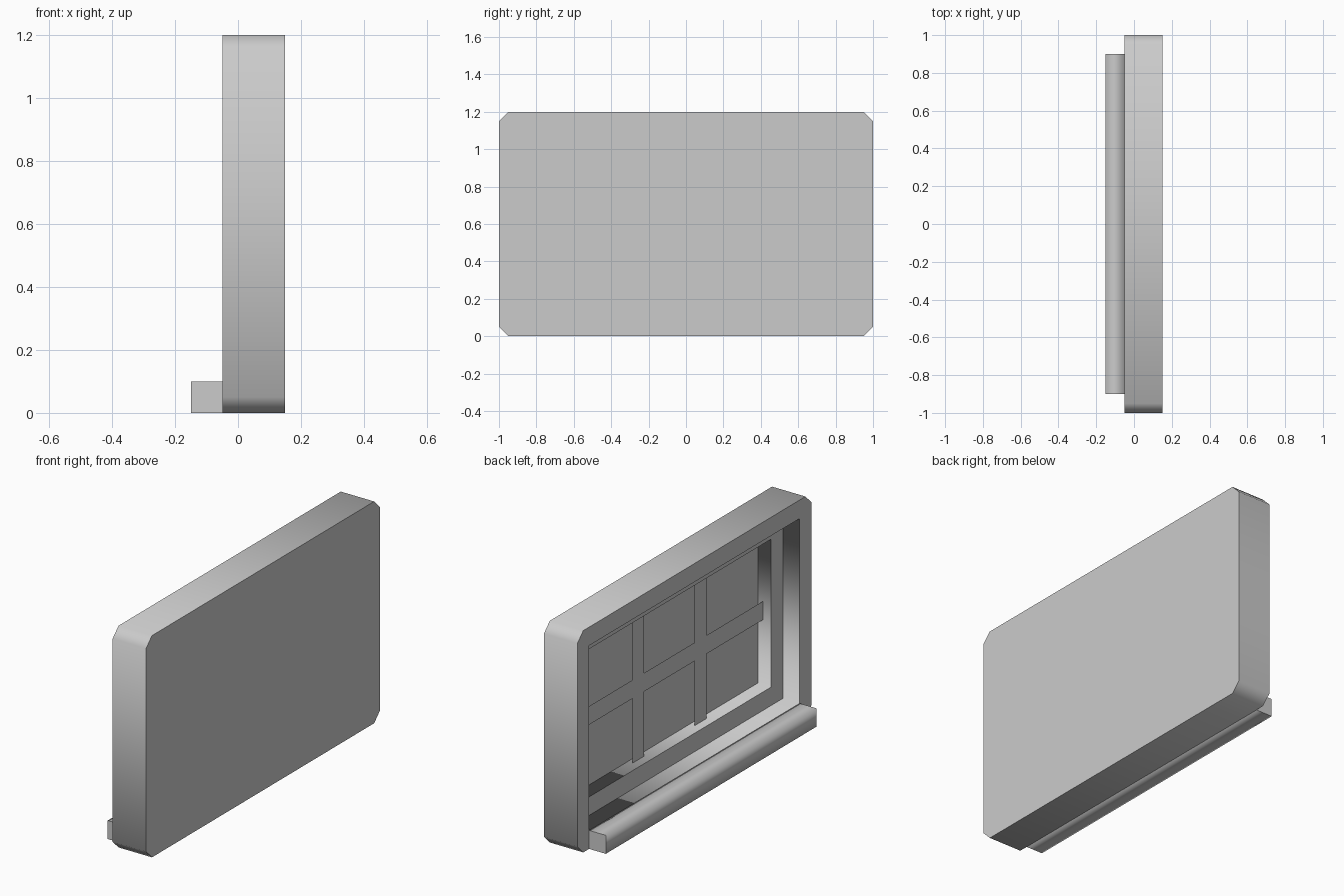
import bpy
import bmesh

cube = bpy.data.objects.get("Cube")
if cube:
    bpy.data.objects.remove(cube, do_unlink=True)

grey = bpy.data.materials.new("light_grey")
grey.use_nodes = True
colour = (0.6, 0.6, 0.6, 1)
grey.diffuse_color = colour
grey.node_tree.nodes["Principled BSDF"].inputs["Base Color"].default_value = colour

MID = 0.6  # height of the panel centre


def finish(name, bm, sharp_axis):
    """Smooth round one axis, with sharp borders on faces across that axis."""
    bm.normal_update()
    for face in bm.faces:
        face.smooth = True
    for edge in bm.edges:
        caps = [abs(f.normal[sharp_axis]) > 0.9 for f in edge.link_faces]
        edge.smooth = not any(caps)
    mesh = bpy.data.meshes.new(name)
    bm.to_mesh(mesh)
    bm.free()
    mesh.materials.append(grey)
    obj = bpy.data.objects.new(name, mesh)
    bpy.context.collection.objects.link(obj)
    return obj


def loop(bm, x, half_y, half_z, cut=0):
    """Rectangle across x; with a cut, each corner becomes two points."""
    verts = []
    for i, (sy, sz) in enumerate([(1, 1), (-1, 1), (-1, -1), (1, -1)]):
        on_side = (sy * half_y, sz * (half_z - cut))
        on_top = (sy * (half_y - cut), sz * half_z)
        pair = [on_side, on_top] if i % 2 == 0 else [on_top, on_side]
        for y, z in pair if cut else pair[:1]:
            verts.append(bm.verts.new((x, y, MID + z)))
    return verts


def bridge(bm, a, b):
    n = len(a)
    for i in range(n):
        j = (i + 1) % n
        bm.faces.new((a[i], a[j], b[j], b[i]))


# Casing: chamfered slab with a two-step recess on its -x side
bm = bmesh.new()
outer_flat = loop(bm, 0.15, 1, 0.6, 0.05)
outer_rim = loop(bm, -0.05, 1, 0.6, 0.05)
opening = loop(bm, -0.05, 0.9, 0.5)
step_outer = loop(bm, 0.05, 0.9, 0.5)
step_inner = loop(bm, 0.05, 0.8, 0.4)
floor = loop(bm, 0.13, 0.8, 0.4)
bm.faces.new(outer_flat)
bridge(bm, outer_flat, outer_rim)
for i in range(4):
    j = (i + 1) % 4
    bm.faces.new((outer_rim[2 * i], outer_rim[2 * i + 1], opening[i]))
    bm.faces.new((outer_rim[2 * i + 1], outer_rim[2 * j], opening[j], opening[i]))
for a, b in [(opening, step_outer), (step_outer, step_inner), (step_inner, floor)]:
    bridge(bm, a, b)
bm.faces.new(floor)
bmesh.ops.recalc_face_normals(bm, faces=bm.faces)
finish("casing", bm, 0)

# Ledge along the foot of the open side
bm = bmesh.new()
bmesh.ops.create_cube(bm, size=1)
for v in bm.verts:
    v.co = (v.co.x * 0.1 - 0.1, v.co.y * 1.8, v.co.z * 0.1 + 0.05)
finish("ledge", bm, 1)

# Lattice: flat sheet of one horizontal and two vertical bars in the recess
bm = bmesh.new()
c = 0.8 / 3
ys = [-0.8, -c - 0.05, -c + 0.05, c - 0.05, c + 0.05, 0.8]
zs = [0.2, 0.55, 0.65, 1.0]
grid = [[bm.verts.new((0.1, y, z)) for z in zs] for y in ys]
for i in range(len(ys) - 1):
    for k in range(len(zs) - 1):
        if i % 2 or k % 2:
            bm.faces.new((grid[i][k], grid[i][k + 1], grid[i + 1][k + 1], grid[i + 1][k]))
bmesh.ops.delete(bm, geom=[v for v in bm.verts if not v.link_faces], context="VERTS")
bm.normal_update()
if bm.faces[:][0].normal.x > 0:
    bmesh.ops.reverse_faces(bm, faces=bm.faces[:])
finish("lattice", bm, 0)
